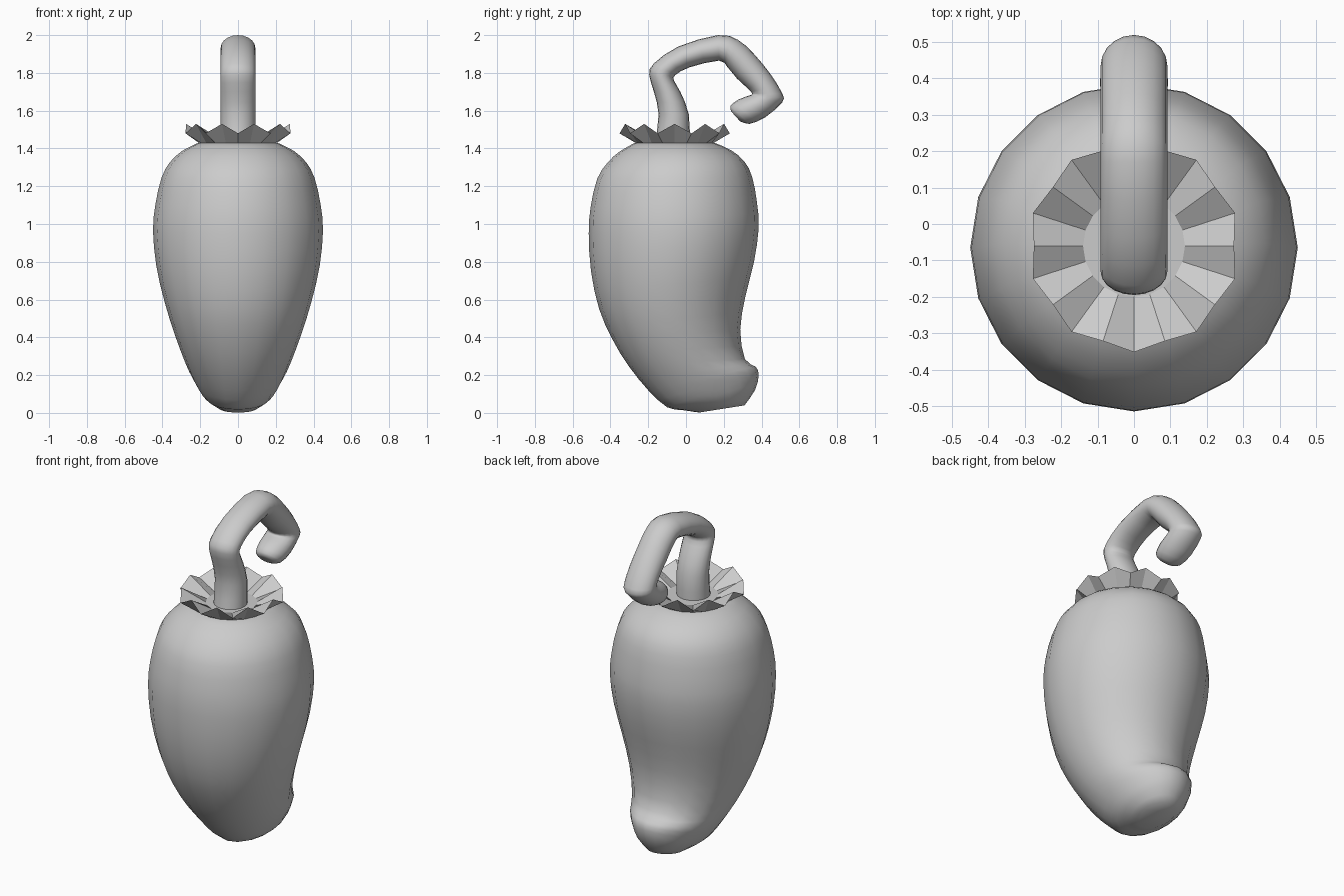
import bpy, bmesh, math

if "Cube" in bpy.data.objects:
    bpy.data.objects.remove(bpy.data.objects["Cube"])


def refine(rings):
    """Insert one smooth (cubic) ring between each pair of given rings."""
    out = []
    n = len(rings)
    for i in range(n - 1):
        p, a, b, q = rings[max(i - 1, 0)], rings[i], rings[i + 1], rings[min(i + 2, n - 1)]
        out.append(a)
        out.append([(9 * s + 9 * t - r - u) / 16 for r, s, t, u in zip(p, a, b, q)])
    return out + [rings[-1]]


def loft(name, rings, sides):
    """Skin elliptical rings: (front y, z, back y, z, half width in x)."""
    bm = bmesh.new()
    loops = []
    for y0, z0, y1, z1, w in refine(rings):
        loop = []
        for i in range(sides):
            a = 2 * math.pi * i / sides
            t = (1 - math.cos(a)) / 2
            loop.append(bm.verts.new((w * math.sin(a), y0 + (y1 - y0) * t, max(0, z0 + (z1 - z0) * t))))
        loops.append(loop)
    for a, b in zip(loops, loops[1:]):
        for i in range(sides):
            j = (i + 1) % sides
            bm.faces.new((a[i], a[j], b[j], b[i]))
    bm.faces.new(loops[0])
    bm.faces.new(loops[-1])
    return finish(name, bm)


def finish(name, bm, smooth=True):
    bmesh.ops.recalc_face_normals(bm, faces=bm.faces)
    mesh = bpy.data.meshes.new(name)
    bm.to_mesh(mesh)
    bm.free()
    ob = bpy.data.objects.new(name, mesh)
    bpy.context.collection.objects.link(ob)
    if smooth:
        bpy.ops.object.select_all(action='DESELECT')
        ob.select_set(True)
        bpy.context.view_layer.objects.active = ob
        bpy.ops.object.shade_smooth_by_angle(angle=math.radians(70))
    return ob


# Pepper body: rings tilt towards the back near the curled tip
loft("pepper_body", [
    (-.27, 1.43, .15, 1.43, .21),
    (-.35, 1.385, .24, 1.39, .295),
    (-.415, 1.325, .31, 1.33, .36),
    (-.47, 1.24, .35, 1.25, .405),
    (-.505, 1.09, .375, 1.12, .437),
    (-.515, .95, .385, .98, .45),
    (-.503, .75, .36, .80, .432),
    (-.46, .55, .315, .62, .388),
    (-.39, .39, .287, .44, .335),
    (-.305, .25, .312, .285, .28),
    (-.20, .12, .368, .245, .24),
    (-.10, .03, .385, .20, .195),
    (-.02, .015, .365, .12, .155),
    (.07, .002, .31, .04, .095),
], 20)

# Curled stem
loft("stem", [
    (-.165, 1.42, .02, 1.42, .092),
    (-.145, 1.58, .015, 1.58, .092),
    (-.17, 1.70, -.03, 1.70, .092),
    (-.195, 1.79, -.064, 1.76, .092),
    (-.17, 1.85, -.055, 1.79, .092),
    (-.04, 1.94, .02, 1.83, .092),
    (.17, 2.0, .175, 1.865, .092),
    (.275, 1.975, .22, 1.83, .092),
    (.36, 1.90, .27, 1.77, .092),
    (.45, 1.79, .33, 1.715, .092),
    (.51, 1.69, .35, 1.69, .092),
    (.51, 1.645, .335, 1.68, .092),
    (.42, 1.565, .28, 1.66, .092),
    (.335, 1.53, .235, 1.625, .075),
    (.285, 1.545, .24, 1.595, .04),
], 20)

# Pleated calyx: flat centre, flared zigzag rim, then the underside
bm = bmesh.new()
loops = []
for k in range(3):
    loop = []
    for i in range(20):
        a = -math.pi / 2 + 2 * math.pi * i / 20
        r, z = [(.14, 1.442), (.292, 1.48) if i % 2 == 0 else (.275, 1.53), (.208, 1.43)][k]
        loop.append(bm.verts.new((r * math.cos(a), -.06 + r * math.sin(a), z)))
    loops.append(loop)
for a, b in zip(loops, loops[1:]):
    for i in range(20):
        j = (i + 1) % 20
        bm.faces.new((a[i], b[i], b[j], a[j]))
bm.faces.new(loops[0])
bm.faces.new(loops[-1])
finish("calyx", bm, smooth=False)
